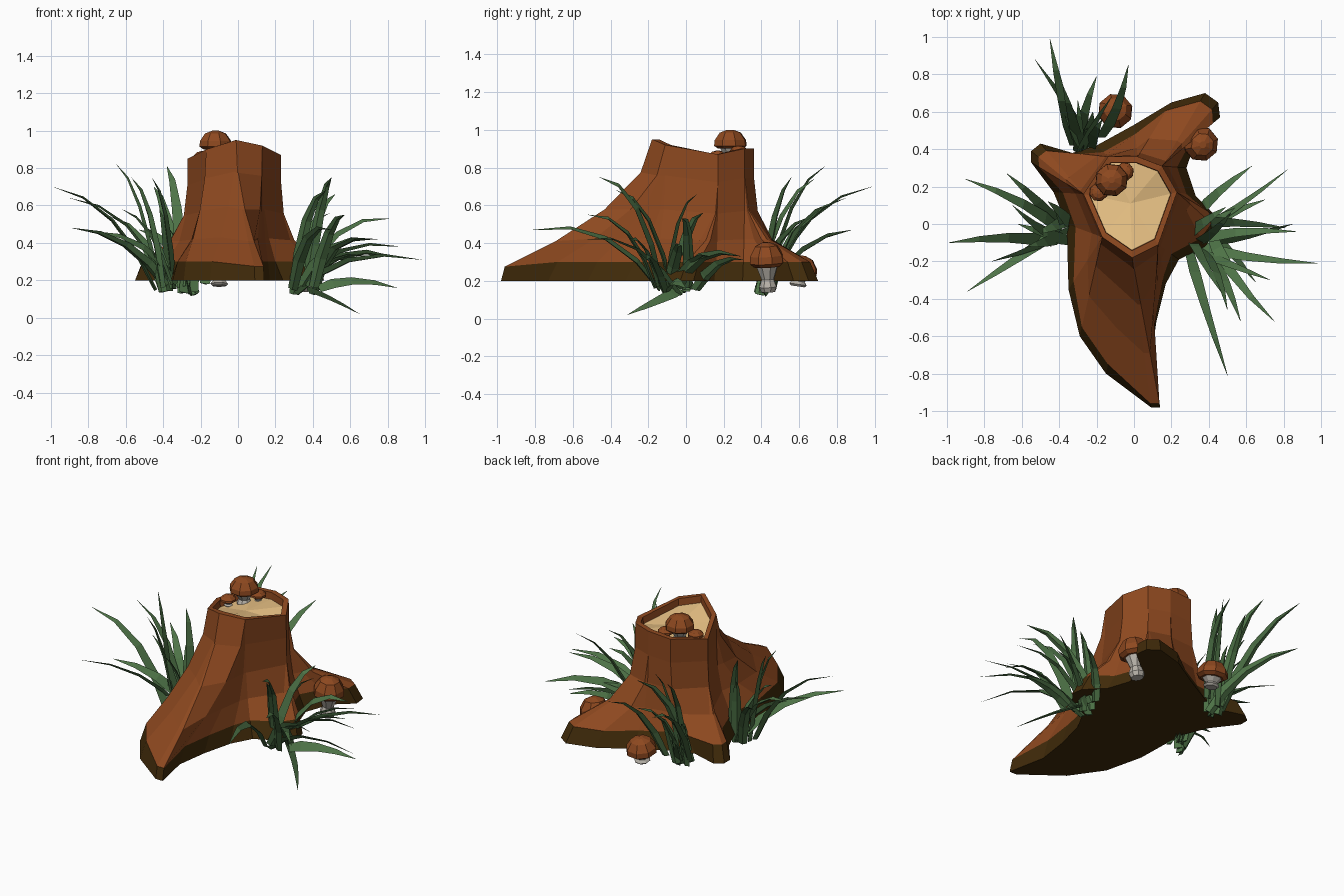
import bpy, bmesh, math, random
from mathutils import Vector, Matrix

if "Cube" in bpy.data.objects:
    bpy.data.objects.remove(bpy.data.objects["Cube"])

random.seed(4)


def mat(name, col):
    m = bpy.data.materials.new(name)
    m.diffuse_color = (*col, 1)
    m.use_nodes = True
    m.node_tree.nodes["Principled BSDF"].inputs["Base Color"].default_value = m.diffuse_color
    return m


BARK = mat("bark brown", (0.27, 0.066, 0.014))
SOIL = mat("dark base brown", (0.053, 0.024, 0.003))
WOOD = mat("cut wood cream", (0.80, 0.53, 0.23))
STEM = mat("stem grey", (0.48, 0.45, 0.40))
GRASS = mat("grass green", (0.075, 0.17, 0.062))


def finish(bm, name, mats, weld=0.0008):
    bmesh.ops.remove_doubles(bm, verts=bm.verts, dist=weld)
    bmesh.ops.recalc_face_normals(bm, faces=bm.faces)
    me = bpy.data.meshes.new(name)
    bm.to_mesh(me)
    bm.free()
    for m in mats:
        me.materials.append(m)
    ob = bpy.data.objects.new(name, me)
    bpy.context.collection.objects.link(ob)
    return ob


def bridge(bm, a, b, mi=0):
    n = len(a)
    for i in range(n):
        j = (i + 1) % n
        bm.faces.new((a[i], a[j], b[j], b[i])).material_index = mi


def ring(bm, pts):
    return [bm.verts.new(p) for p in pts]


# ---- stump: root outline lofted to an eight-sided rim ----
RIM = [Vector(p) for p in (
    (-.01, -.18, .95), (.13, -.11, .92), (.23, .17, .87), (.15, .31, .90),
    (.02, .36, .90), (-.14, .36, .89), (-.27, .16, .85), (-.17, -.07, .90))]
# root outline: x, y, index of the rim corner it rises to
ROOTS = [
    (.14, -.98, 0), (.09, -.73, 1), (.12, -.52, 1), (.17, -.32, 1), (.24, -.19, 1),
    (.38, -.12, 2), (.45, -.03, 2), (.44, .04, 2), (.33, .15, 2), (.28, .30, 3),
    (.34, .47, 3), (.46, .57, 3), (.45, .65, 3), (.38, .70, 3), (.20, .65, 4),
    (.0, .53, 4), (-.2, .42, 5), (-.33, .38, 5), (-.50, .43, 6), (-.55, .39, 6),
    (-.55, .33, 6), (-.43, .17, 6), (-.36, .0, 7), (-.35, -.35, 7), (-.29, -.60, 7),
    (-.15, -.80, 0), (.09, -.98, 0)]


def root_point(r, h):
    top = RIM[r[2]]
    foot = Vector((r[0], r[1], .3 if r[1] > -.9 else .275))
    inward = Vector((top.x - foot.x, top.y - foot.y, 0)).normalized()
    foot += inward * (.05 if r[1] > -.9 else .02)
    p = 1.9 if r[1] < -.5 else 3 if r[1] < -.15 else 4.2
    f = (1 - h) ** p
    return Vector((top.x + (foot.x - top.x) * f, top.y + (foot.y - top.y) * f,
                   foot.z + (top.z - foot.z) * h))


bm = bmesh.new()
low = ring(bm, [(x, y, .2) for x, y, _ in ROOTS])
bm.faces.new(low).material_index = 1
prev, mi = low, 1
for h in (0, .2, .45, .74, 1):
    cur = ring(bm, [root_point(r, h) for r in ROOTS])
    bridge(bm, prev, cur, mi)
    prev, mi = cur, 0
mid = Vector((-.02, .11, 0))


def rim_ring(s, dz):
    return ring(bm, [(mid.x + (p.x - mid.x) * s, mid.y + (p.y - mid.y) * s, p.z + dz) for p in RIM])


outer, inner, sunk = rim_ring(1, 0), rim_ring(.87, 0), rim_ring(.86, -.045)
bridge(bm, outer, inner)
bridge(bm, inner, sunk)
c = bm.verts.new((mid.x, mid.y, .855))
for i in range(8):
    bm.faces.new((sunk[i], sunk[(i + 1) % 8], c)).material_index = 2
finish(bm, "stump", [BARK, SOIL, WOOD])


# ---- mushrooms: lathed cap and stem ----
def lathe(name, profile, loc, m, tilt, sides=8):
    bm = bmesh.new()
    rings = [ring(bm, [(r * math.cos(math.tau * i / sides + .3), r * math.sin(math.tau * i / sides + .3), z)
                       for i in range(sides)]) for r, z in profile]
    for a, b in zip(rings, rings[1:]):
        bridge(bm, a, b)
    bm.faces.new(rings[0])
    bm.faces.new(rings[-1])
    ob = finish(bm, name, [m])
    ob.location = loc
    ob.rotation_euler = tilt


def mushroom(name, x, y, z, r, cap_h, stem_h, tilt=(0, 0, 0)):
    """z is the height of the cap's underside."""
    lathe(name + "_cap", [(r * .75, 0), (r, cap_h * .15), (r * .97, cap_h * .45),
                          (r * .65, cap_h * .85), (r * .2, cap_h)], (x, y, z), BARK, tilt)
    lathe(name + "_stem", [(r * .4, -stem_h), (r * .52, -stem_h * .8), (r * .36, -stem_h * .5),
                           (r * .62, 0), (r * .62, cap_h * .05)], (x, y, z), STEM, tilt)


mushroom("top_mushroom", -.12, .235, .90, .09, .10, .08)
mushroom("small_mushroom_left", -.19, .17, .85, .05, .04, .03)
mushroom("small_mushroom_right", -.05, .28, .875, .05, .04, .04)
mushroom("back_mushroom", -.10, .60, .225, .095, .11, .055, (-.15, 0, 0))
mushroom("side_mushroom", .355, .43, .275, .095, .13, .135, (.05, .1, 0))


# ---- grass: tapered arching blades with a triangular section ----
def blade(bm, base, tip, lift, width):
    flat = Vector((tip.x - base.x, tip.y - base.y, 0))
    side = Vector((-flat.y, flat.x, 0)).normalized()
    ctrl = base + flat * .38 + side * random.uniform(-.12, .12) * flat.length
    ctrl.z = base.z + (tip.z - base.z) * .85 + lift * flat.length
    roll = random.choice((-1, 1)) * random.uniform(.2, .9)
    rings = []
    for t, w in ((0, .8), (.22, 1), (.48, .8), (.75, .5), (1, .03)):
        p = base * (1 - t) ** 2 + ctrl * 2 * t * (1 - t) + tip * t * t
        d = ((ctrl - base) * (1 - t) + (tip - ctrl) * t).normalized()
        turned = Matrix.Rotation(roll, 3, d) @ side
        up = d.cross(turned).normalized()
        s = turned * width * w / 2
        rings.append(ring(bm, [p - s, p + s, p - up * width * w * .25]))
    for a, b in zip(rings, rings[1:]):
        bridge(bm, a, b)
    bm.faces.new(rings[0])
    bm.faces.new(rings[-1])


def tuft(name, base, tips, lift, spread, width=.066):
    """Each tip is an absolute point; roots scatter around the base, leaning to their tip."""
    bm = bmesh.new()
    base = Vector(base)
    for t in tips:
        tip = Vector(t)
        start = base + Vector((tip.x - base.x, tip.y - base.y, 0)) * .1
        start += Vector((random.uniform(-spread, spread), random.uniform(-spread, spread),
                         random.uniform(-.03, .03)))
        blade(bm, start, tip, lift, width)
    finish(bm, name, [GRASS], .0001)


tuft("left_grass", (-.34, -.04, .155), [
    (-.99, -.10, .70), (-.90, .24, .64), (-.65, .10, .82), (-.57, -.12, .75),
    (-.46, .12, .75), (-.76, -.20, .46), (-.89, -.36, .48), (-.68, .27, .54),
    (-.52, -.05, .50), (-.62, .0, .58), (-.42, .08, .58)], .05, .06)
tuft("back_grass", (-.25, .39, .155), [
    (-.45, .99, .70), (-.53, .88, .47), (-.03, .85, .64), (-.20, .79, .62),
    (-.38, .74, .81), (-.12, .68, .74), (-.17, .56, .75), (-.30, .66, .54),
    (-.37, .58, .48), (-.22, .60, .50)], .05, .055)
tuft("right_grass", (.32, -.05, .145), [
    (.50, -.81, .47), (.98, -.21, .31), (.82, .29, .33), (.63, .31, .31),
    (.87, -.04, .38), (.65, -.31, .02), (.50, -.46, .75), (.47, -.37, .68),
    (.81, -.02, .53), (.75, -.52, .42), (.57, -.52, .55), (.85, .0, .16),
    (.52, .06, .66), (.49, .09, .56), (.73, -.30, .42), (.70, .13, .33)], .18, .08)
